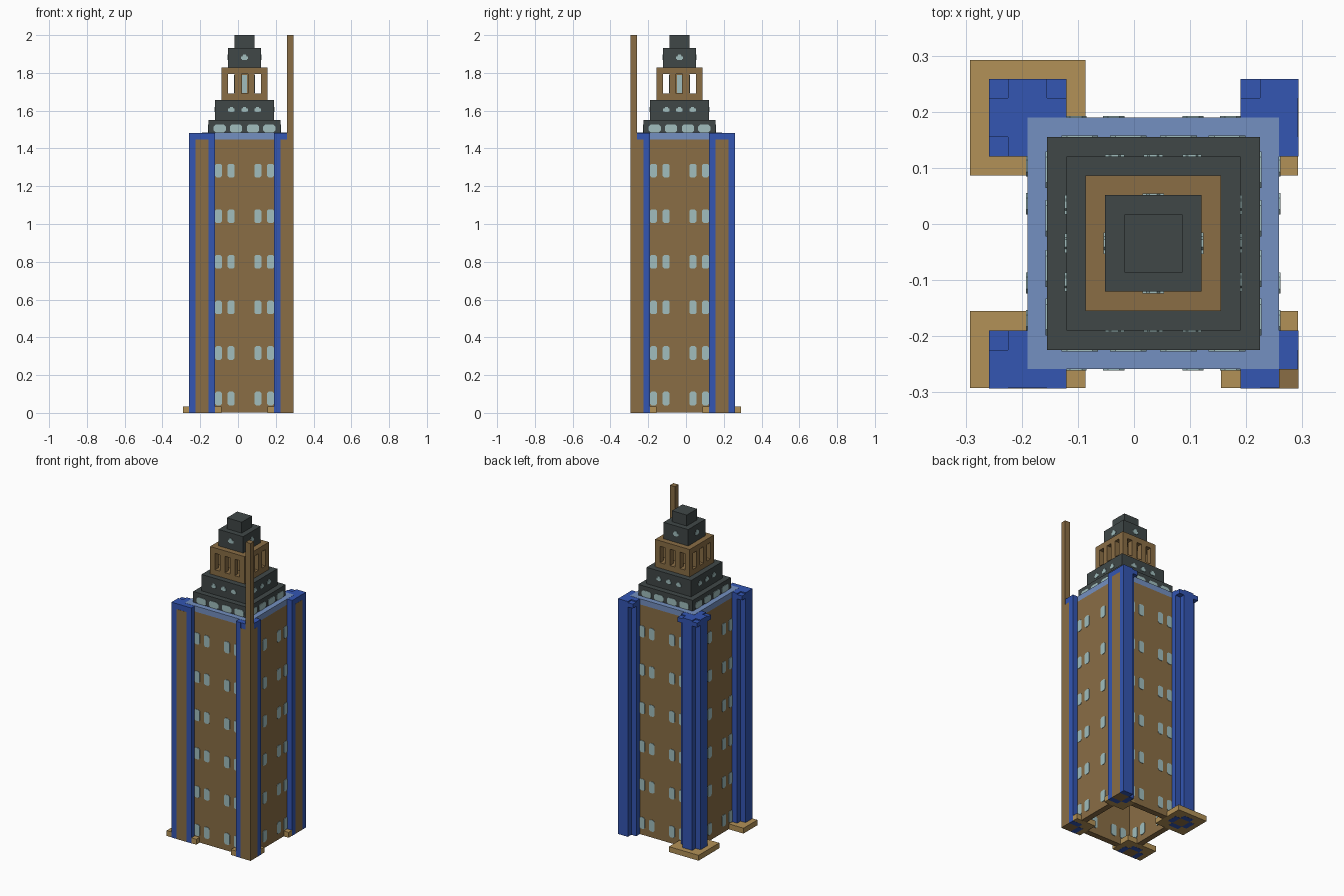
import bpy, bmesh
from math import pi
from mathutils import Matrix, Vector

cube = bpy.data.objects.get("Cube")
if cube:
    bpy.data.objects.remove(cube)

U = 2 / 58          # one block; the plan is 17 x 17 blocks, 58 high
N = 17
CX, CY = 9.5, 7.5   # tower axis in block units
GAP = 0.02


def material(name, rgb):
    lin = [((c + 0.055) / 1.055) ** 2.4 for c in rgb]
    m = bpy.data.materials.new(name)
    m.use_nodes = True
    m.diffuse_color = (*lin, 1)
    m.node_tree.nodes["Principled BSDF"].inputs["Base Color"].default_value = (*lin, 1)
    return m


BROWN = material("wall brown", (0.54, 0.43, 0.27))
TAN = material("plinth tan", (0.70, 0.57, 0.34))
BLUE = material("pillar blue", (0.20, 0.335, 0.70))
PALE = material("roof pale blue", (0.455, 0.565, 0.755))
GLASS = material("window glass", (0.63, 0.745, 0.745))
DARK = material("slate grey", (0.25, 0.28, 0.28))


def finish(name, bm, mat):
    bmesh.ops.recalc_face_normals(bm, faces=bm.faces)
    mesh = bpy.data.meshes.new(name)
    bm.to_mesh(mesh)
    bm.free()
    mesh.materials.append(mat)
    ob = bpy.data.objects.new(name, mesh)
    bpy.context.collection.objects.link(ob)
    return ob


def blocks(name, mat, boxes, margin=0):
    """Join boxes (x0, x1, y0, y1, z0, z1 in blocks), clipped to the plan."""
    bm = bmesh.new()
    for b in boxes:
        x0, x1, y0, y1 = [min(max(v, margin), N - margin) for v in b[:4]]
        z0, z1 = b[4:]
        if x1 - x0 < 0.1 or y1 - y0 < 0.1:
            continue
        size = Vector((x1 - x0, y1 - y0, z1 - z0)) * U
        mid = Vector(((x0 + x1 - N) / 2, (y0 + y1 - N) / 2, (z0 + z1) / 2)) * U
        bmesh.ops.create_cube(bm, size=1, matrix=Matrix.Translation(mid) @ Matrix.Diagonal((*size, 1)))
    return finish(name, bm, mat)


def square(half, z0, z1):
    return (CX - half, CX + half, CY - half, CY + half, z0, z1)


def plates(name, outline, spots, radius, inner=None):
    """Thin glass plates on all four sides, radius blocks from the axis."""
    bm = bmesh.new()
    axis = Matrix.Translation(Vector((CX - N / 2, CY - N / 2, 0)) * U)
    for turn in range(4):
        rot = axis @ Matrix.Rotation(turn * pi / 2, 4, 'Z')
        for depth in [radius + 0.08] + ([inner] if inner else []):
            for sx, sz in spots:
                ring = [bm.verts.new(rot @ (Vector((sx + px, -depth, sz + pz)) * U)) for px, pz in outline]
                face = bm.faces.new(ring)
                out = bmesh.ops.extrude_face_region(bm, geom=[face])["geom"]
                push = rot.to_3x3() @ Vector((0, 0.16 * U, 0))
                bmesh.ops.translate(bm, vec=push, verts=[v for v in out if isinstance(v, bmesh.types.BMVert)])
    return finish(name, bm, GLASS)


def octagon(w, h, c):
    return [(-w, c - h), (c - w, -h), (w - c, -h), (w, c - h),
            (w, h - c), (w - c, h), (c - w, h), (-w, h - c)]


def plus(a, b):
    return [(-b, -a), (-b, -b), (-a, -b), (a, -b), (b, -b), (b, -a),
            (a + b, -a), (a + b, a), (b, a), (a, a + b), (-a, a + b), (-b, a), (-a - b, a), (-a - b, -a)]


# Hollow shaft walls and roof slab
T = 1.05
x0, x1, y0, y1 = square(6.5, 0, 0)[:4]
blocks("shaft_walls", BROWN, [
    (x0, x1, y0, y0 + T, 0.03, 42), (x0, x1, y1 - T, y1, 0.03, 42),
    (x0, x0 + T, y0 + T, y1 - T, 0.03, 42), (x1 - T, x1, y0 + T, y1 - T, 0.03, 42)])
blocks("roof_slab", PALE, [square(6.5, 42, 43.03)])

# Shaft windows: two pairs on each of six floors
spots = [(s * x, 2.2 + 7 * floor) for floor in range(6) for s in (-1, 1) for x in (2.05, 4.0)]
plates("shaft_windows", octagon(0.55, 1.05, 0.25), spots, 6.5, 5.5)

# Corner pillars: plus-shaped, cut off where they meet the edge of the plan
pillars = {"back_right": (3, 14), "front_right": (3, 1), "front_left": (16, 1), "back_left": (16, 14)}
for label, (cx, cy) in pillars.items():
    blocks(label + "_pillar", BLUE, [
        (cx - 2, cx - 1, cy - 1, cy + 1, 0, 43), (cx + 1, cx + 2, cy - 1, cy + 1, 0, 43),
        (cx - 1, cx + 1, cy - 2, cy - 1, 0, 43), (cx - 1, cx + 1, cy + 1, cy + 2, 0, 43)])
    blocks(label + "_pillar_core", BROWN, [(cx - 1, cx + 1, cy - 1, cy + 1, 0, 42)])
    blocks(label + "_pillar_cap", BLUE, [(cx - 1, cx + 1, cy - 1, cy + 1, 42, 43)] + [
        (cx + min(i, i + 1), cx + max(i, i + 1), cy + j, cy + j + 1, 42, 42.8)
        for i in (-2, 1) for j in (-2, 1)], GAP)
    top = 14 if label == "back_left" else cy + 3
    blocks(label + "_plinth", TAN, [(cx - 3, cx + 3, cy - 3, top, 0.02, 1)], GAP)

# Corner mast
blocks("corner_mast", BROWN, [(16, 17, 0, 1, 0, 58)])

# Stepped crown
for name, half, low, high in (("crown_lower_tier", 5.5, 43, 45), ("crown_middle_tier", 4.5, 45, 48),
                              ("crown_upper_tier", 2.5, 53, 56), ("crown_tip", 1.5, 56, 58)):
    blocks(name, DARK, [square(half, low, high)])
plates("lower_tier_windows", octagon(0.95, 0.6, 0.3), [(x, 43.65) for x in (-3.8, -1.3, 1.3, 3.8)], 5.5)
plates("middle_tier_windows", plus(0.2, 0.3), [(x, 46.5) for x in (-2, 0, 2)], 4.5)
plates("upper_tier_windows", plus(0.2, 0.35), [(0, 54.5)], 2.5)

# Open lantern: sills, perimeter posts and a glazed core
posts = [(CX - 3.5 + i, CX - 2.5 + i, CY - 3.5 + j, CY - 2.5 + j, 49, 52)
         for i in range(0, 7, 2) for j in range(0, 7, 2) if i in (0, 6) or j in (0, 6)]
blocks("lantern", BROWN, [square(3.5, 48, 49), square(3.5, 52, 53)] + posts)
blocks("lantern_core", BROWN, [square(1.5, 49, 52)])
plates("lantern_windows", octagon(0.42, 1.4, 0.1), [(0, 50.5)], 1.5)
